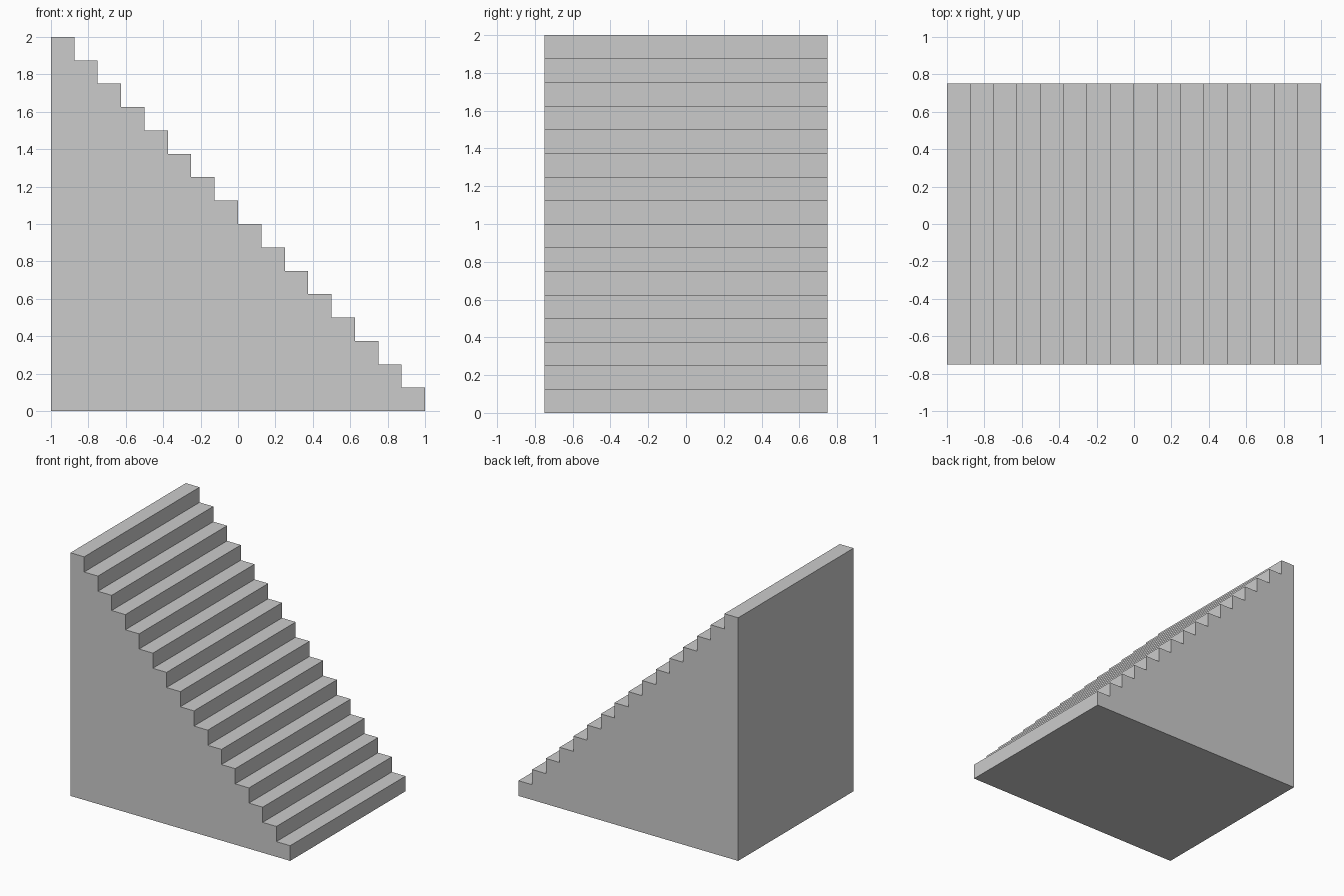
import bpy, bmesh

if "Cube" in bpy.data.objects:
    bpy.data.objects.remove(bpy.data.objects["Cube"])

STEPS = 16
RUN = 2.0 / STEPS
RISE = 2.0 / STEPS
HALF_WIDTH = 0.75

# Stepped side profile, from the tall end down to the bottom step
profile = [(-1.0, 0.0)]
for i in range(STEPS):
    z = 2.0 - i * RISE
    profile += [(-1.0 + i * RUN, z), (-1.0 + (i + 1) * RUN, z)]
profile.append((1.0, 0.0))

# Solid staircase: extrude the profile across the width
bm = bmesh.new()
face = bm.faces.new([bm.verts.new((x, -HALF_WIDTH, z)) for x, z in profile])
extruded = bmesh.ops.extrude_face_region(bm, geom=[face], use_keep_orig=True)
side = [v for v in extruded["geom"] if isinstance(v, bmesh.types.BMVert)]
bmesh.ops.translate(bm, verts=side, vec=(0, 2 * HALF_WIDTH, 0))
bmesh.ops.recalc_face_normals(bm, faces=bm.faces)

mesh = bpy.data.meshes.new("staircase")
bm.to_mesh(mesh)
bm.free()
bpy.context.collection.objects.link(bpy.data.objects.new("staircase", mesh))
